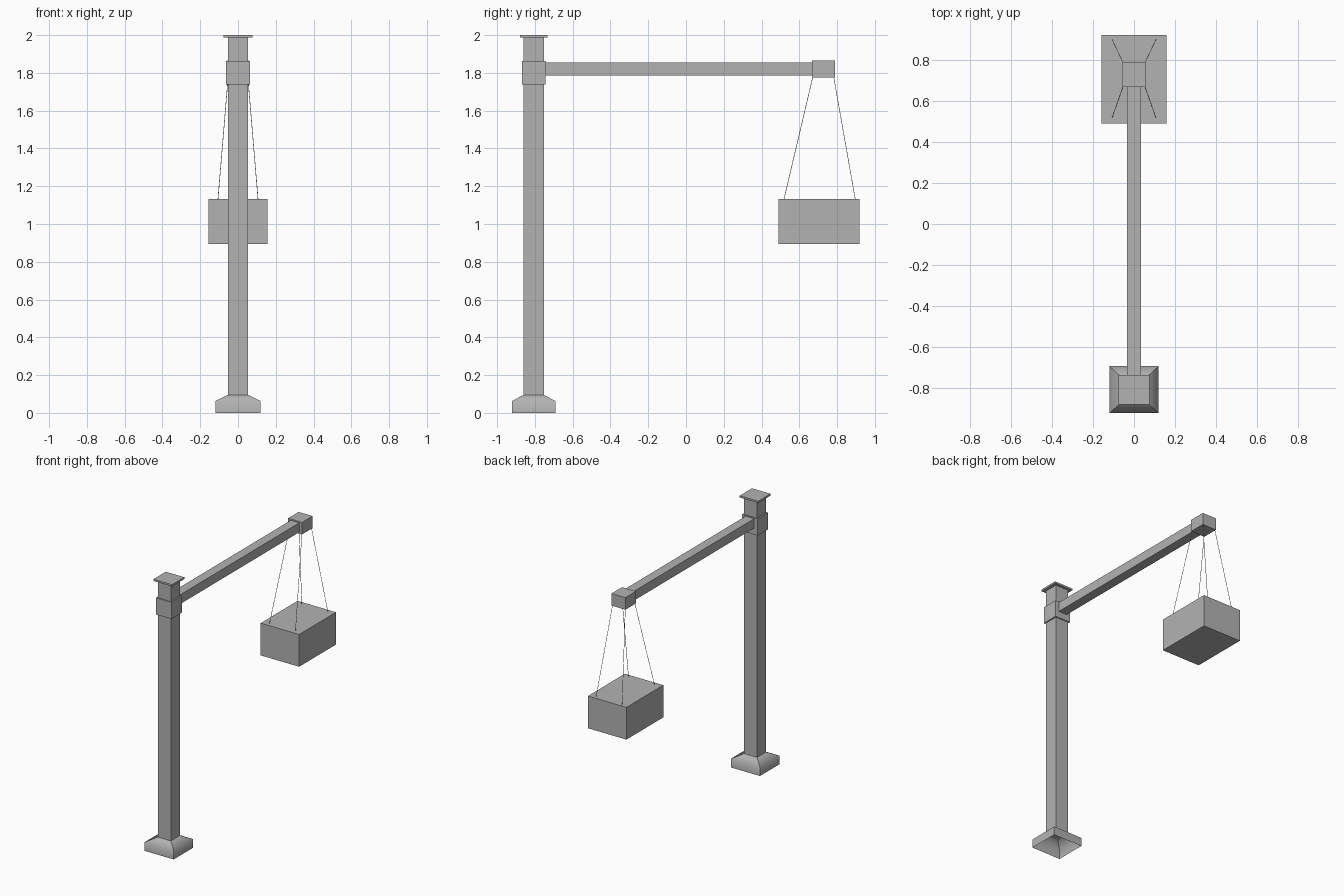
import bpy, bmesh
from mathutils import Vector

cube = bpy.data.objects.get("Cube")
if cube:
    bpy.data.objects.remove(cube, do_unlink=True)

# One plain grey for every part
grey = bpy.data.materials.new("plain grey")
grey.use_nodes = True
colour = (0.45, 0.45, 0.45, 1)
grey.diffuse_color = colour
grey.node_tree.nodes["Principled BSDF"].inputs["Base Color"].default_value = colour

POST_Y = -0.806
HOOK_Y = 0.727
BOX_Y = 0.704


def finish(name, bm):
    mesh = bpy.data.meshes.new(name)
    bm.to_mesh(mesh)
    bm.free()
    mesh.materials.append(grey)
    obj = bpy.data.objects.new(name, mesh)
    bpy.context.collection.objects.link(obj)
    return obj


def block(name, half_x, y_range, z_range):
    """Box given by half width and its y and z extents."""
    bm = bmesh.new()
    bmesh.ops.create_cube(bm, size=1)
    (y0, y1), (z0, z1) = y_range, z_range
    for v in bm.verts:
        v.co = Vector((v.co.x * 2 * half_x,
                       (y0 + y1) / 2 + v.co.y * (y1 - y0),
                       (z0 + z1) / 2 + v.co.z * (z1 - z0)))
    return finish(name, bm)


def around(centre, half):
    return centre - half, centre + half


def rope(name, top, bottom, radius=0.0016):
    """Thin cylinder between two points."""
    bm = bmesh.new()
    axis = bottom - top
    bmesh.ops.create_cone(bm, cap_ends=True, segments=6, radius1=radius,
                          radius2=radius, depth=axis.length)
    turn = axis.to_track_quat('Z', 'Y')
    for v in bm.verts:
        v.co = turn @ v.co + (top + bottom) / 2
    obj = finish(name, bm)
    for p in obj.data.polygons:
        p.use_smooth = len(p.vertices) == 4


def footing():
    """Open-bottomed square plinth, soft shoulders and sharp corners."""
    bm = bmesh.new()
    rings = []
    for hx, hy, z in ((0.119, 0.114, 0), (0.119, 0.114, 0.063), (0.053, 0.053, 0.096)):
        rings.append([bm.verts.new((sx * hx, POST_Y + sy * hy, z))
                      for sx, sy in ((-1, -1), (1, -1), (1, 1), (-1, 1))])
    for low, high in zip(rings, rings[1:]):
        for i in range(4):
            j = (i + 1) % 4
            bm.faces.new((low[i], low[j], high[j], high[i])).smooth = True
        for a, b in zip(low, high):
            bm.edges.get((a, b)).smooth = False
    finish("footing", bm)


# Upright
footing()
block("post", 0.053, around(POST_Y, 0.053), (0.094, 1.988))
block("post_cap", 0.076, around(POST_Y, 0.072), (1.987, 2.0))
block("post_collar", 0.063, around(POST_Y, 0.061), (1.739, 1.862))

# Arm and its end block
block("arm", 0.035, (POST_Y + 0.05, HOOK_Y - 0.05), (1.787, 1.856))
block("arm_end", 0.057, around(HOOK_Y, 0.061), (1.776, 1.865))

# Hanging box with four ropes
block("hanging_box", 0.157, around(BOX_Y, 0.215), (0.894, 1.132))
for sx, side in ((1, "left"), (-1, "right")):
    for sy, end in ((-1, "front"), (1, "back")):
        rope(f"rope_{end}_{side}",
             Vector((sx * 0.051, HOOK_Y + sy * 0.053, 1.79)),
             Vector((sx * 0.107, BOX_Y + 0.003 + sy * 0.191, 1.12)))
